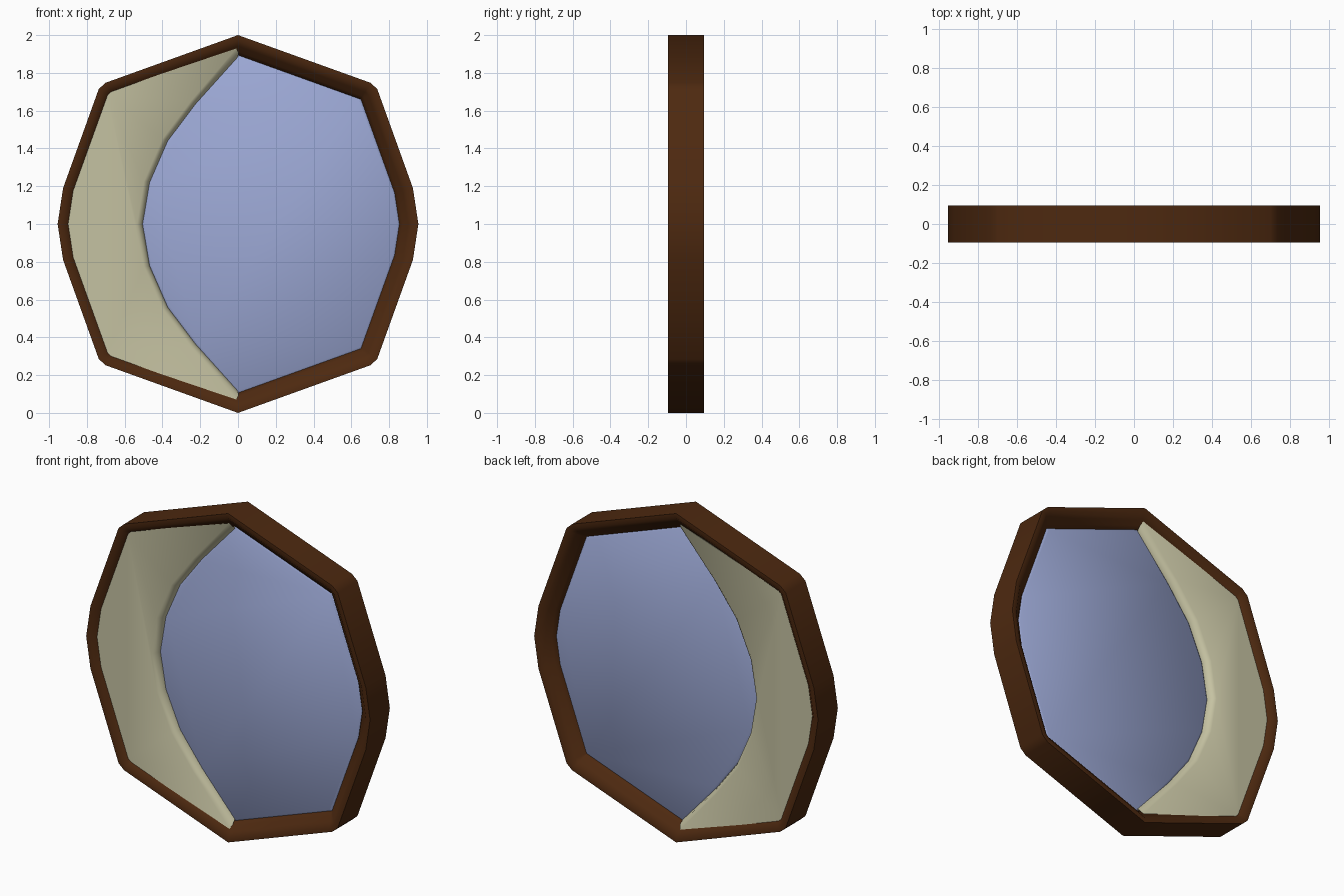
import bpy, bmesh, math
from mathutils import Vector

if "Cube" in bpy.data.objects:
    bpy.data.objects.remove(bpy.data.objects["Cube"])


def material(name, rgb):
    m = bpy.data.materials.new(name)
    m.diffuse_color = (*rgb, 1)
    m.use_nodes = True
    m.node_tree.nodes["Principled BSDF"].inputs["Base Color"].default_value = m.diffuse_color
    return m


wood = material("dark_wood", (0.075, 0.022, 0.005))
cream = material("cream", (0.56, 0.54, 0.36))
blue = material("blue_glass", (0.33, 0.39, 0.66))


def mirror_z(pts):
    """Continue a top-to-middle outline down to the bottom (mirror about z = 1)."""
    return pts + [(x, 2 - z) for x, z in reversed(pts[:-1])]


def inset(pts, d):
    """Mitred inward offset of a closed clockwise outline."""
    out = []
    for i, p in enumerate(pts):
        a, b, c = Vector(pts[i - 1]), Vector(p), Vector(pts[(i + 1) % len(pts)])
        n1, n2 = [Vector((e.y, -e.x)).normalized() for e in (b - a, c - b)]
        m = (n1 + n2) / (1 + n1.dot(n2))
        out.append(tuple(b + m * d))
    return out


def loft(name, loops, mat, ring=False):
    """Skin (outline, y) loops; close into a ring or cap both ends."""
    bm = bmesh.new()
    rows = [[bm.verts.new((x, y, z)) for x, z in pts] for pts, y in loops]
    n = len(rows[0])
    pairs = list(zip(rows, rows[1:])) + ([(rows[-1], rows[0])] if ring else [])
    for a, b in pairs:
        for i in range(n):
            j = (i + 1) % n
            bm.faces.new((a[i], a[j], b[j], b[i]))
    if not ring:
        bm.faces.new(rows[0])
        bm.faces.new(rows[-1])
    bmesh.ops.recalc_face_normals(bm, faces=bm.faces)
    me = bpy.data.meshes.new(name)
    bm.to_mesh(me)
    bm.free()
    ob = bpy.data.objects.new(name, me)
    bpy.context.collection.objects.link(ob)
    me.materials.append(mat)
    bpy.context.view_layer.objects.active = ob
    ob.select_set(True)
    bpy.ops.object.shade_smooth_by_angle(angle=math.radians(50))
    ob.select_set(False)
    return ob


# Outer outline, clockwise from the top point
right = mirror_z([(0, 2), (0.70, 1.748), (0.737, 1.715), (0.926, 1.19), (0.955, 1)])
outline = right + [(-x, z) for x, z in reversed(right[1:-1])]
half = len(right)

# Frame: flat outside and rim, sloping in to the glass
profile = [(0, -0.095), (0.028, -0.095), (0.055, -0.07), (0.082, -0.046), (0.1, -0.025),
           (0.1, 0.025), (0.082, 0.046), (0.055, 0.07), (0.028, 0.095), (0, 0.095)]
loft("frame", [(inset(outline, d), y) for d, y in profile], wood, ring=True)

# Inner curve of the crescent where it meets the glass
curve = mirror_z([(0, 1.885), (-0.225, 1.635), (-0.372, 1.44), (-0.468, 1.22), (-0.505, 1)])
rim = mirror_z([(-0.008, 1.93), (-0.25, 1.65), (-0.40, 1.45), (-0.498, 1.225), (-0.535, 1)])
middle = [((a + c) / 2 + 0.007, (b + d) / 2) for (a, b), (c, d) in zip(curve, rim)]

# Crescent panel with a softened inner edge on both sides
left_edge = inset(outline, 0.05)[half:]
steps = [(rim, -0.07), (middle, -0.055), (curve, -0.03),
         (curve, 0.03), (middle, 0.055), (rim, 0.07)]
loft("crescent_panel", [(left_edge + c, y) for c, y in steps], cream)

# Glass pane filling the rest, with slightly eased edges
pane = inset(outline, 0.098)[:half] + list(reversed(curve))[1:-1]
small = inset(pane, 0.012)
loft("glass_pane", [(small, -0.032), (pane, -0.024), (pane, 0.024), (small, 0.032)], blue)
